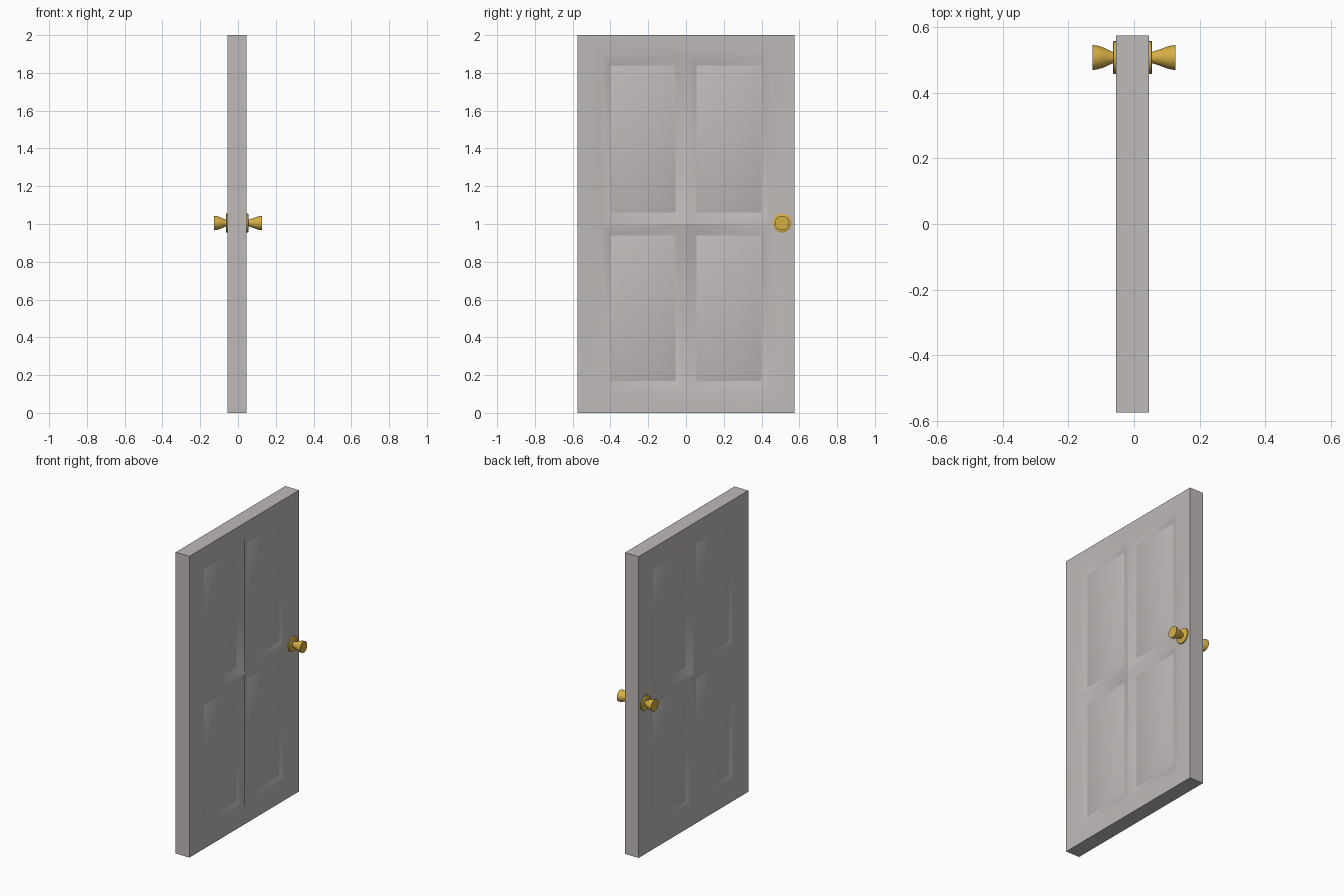
import bpy, bmesh, math
from mathutils import Matrix, Vector

cube = bpy.data.objects.get("Cube")
if cube:
    bpy.data.objects.remove(cube, do_unlink=True)


def material(name, rgb, metallic=0.0):
    m = bpy.data.materials.new(name)
    m.use_nodes = True
    m.diffuse_color = (*rgb, 1)
    m.node_tree.nodes["Principled BSDF"].inputs["Base Color"].default_value = (*rgb, 1)
    return m


paint = material("warm grey paint", (0.52, 0.49, 0.48))
brass = material("brass", (0.67, 0.43, 0.06))


def finish(bm, name, mat, angle):
    bmesh.ops.remove_doubles(bm, verts=bm.verts, dist=0.0001)
    bmesh.ops.recalc_face_normals(bm, faces=bm.faces)
    mesh = bpy.data.meshes.new(name)
    bm.to_mesh(mesh)
    bm.free()
    mesh.materials.append(mat)
    obj = bpy.data.objects.new(name, mesh)
    bpy.context.collection.objects.link(obj)
    bpy.ops.object.select_all(action='DESELECT')
    obj.select_set(True)
    bpy.context.view_layer.objects.active = obj
    bpy.ops.object.shade_smooth_by_angle(angle=math.radians(angle))
    return obj


BACK, FRONT = -0.055, 0.046      # the two broad faces of the door
HALF_W, HEIGHT = 0.575, 2.0
REC_Y, REC_LOW, REC_MID, REC_TOP = 0.45, 0.11, 1.0, 1.90
GROOVE, RAISE = 0.02, 0.016


def rect(x, y0, y1, z0, z1):
    return [(x, y0, z0), (x, y1, z0), (x, y1, z1), (x, y0, z1)]


def add_face(bm, points):
    bm.faces.new([bm.verts.new(p) for p in points])


def ring(bm, a, b):
    """Mitred band of four quads between two rectangles."""
    for i in range(4):
        j = (i + 1) % 4
        add_face(bm, [a[i], a[j], b[j], b[i]])


# Door leaf: a frame and four sunken fields with raised panels on each side
bm = bmesh.new()
for x, s in ((FRONT, 1), (BACK, -1)):
    outer = rect(x, -HALF_W, HALF_W, 0, HEIGHT)
    inner = rect(x, -REC_Y, REC_Y, REC_LOW, REC_TOP)
    middle = [(x, 0, REC_LOW), (x, REC_Y, REC_MID), (x, 0, REC_TOP), (x, -REC_Y, REC_MID)]
    for i in range(4):
        j = (i + 1) % 4
        add_face(bm, [outer[i], outer[j], inner[j], middle[i], inner[i]])
    for y0, y1, a, b in ((-REC_Y, 0, 0.05, 0.055), (0, REC_Y, 0.055, 0.05)):
        for z0, z1 in ((REC_LOW, REC_MID), (REC_MID, REC_TOP)):
            field = rect(x, y0, y1, z0, z1)
            groove = rect(x - s * GROOVE, y0 + a, y1 - b, z0 + 0.06, z1 - 0.06)
            panel = rect(x - s * (GROOVE - RAISE), y0 + a + 0.048, y1 - b - 0.048,
                         z0 + 0.115, z1 - 0.115)
            ring(bm, field, groove)
            ring(bm, groove, panel)
            add_face(bm, panel)
ring(bm, rect(BACK, -HALF_W, HALF_W, 0, HEIGHT), rect(FRONT, -HALF_W, HALF_W, 0, HEIGHT))
finish(bm, "door_leaf", paint, 30)


# Lathed hardware: (distance along x, radius) profiles spun about the knob axis
def lathe(name, profile, side):
    bm = bmesh.new()
    verts = [bm.verts.new((side * d, r, 0)) for d, r in profile]
    edges = [bm.edges.new(pair) for pair in zip(verts, verts[1:])]
    bmesh.ops.spin(bm, geom=verts + edges, cent=(0, 0, 0), axis=(1, 0, 0),
                   angle=math.tau, steps=32)
    bmesh.ops.transform(bm, matrix=Matrix.Translation(Vector((0, 0.508, 1.005))), verts=bm.verts)
    finish(bm, name, brass, 35)


for label, side, face in (("right", 1, FRONT), ("left", -1, -BACK)):
    lathe(label + "_rosette", [(face - 0.005, 0), (face - 0.005, 0.05), (face + 0.007, 0.05),
                               (face + 0.009, 0.047), (face + 0.009, 0)], side)
    lathe(label + "_knob", [(face, 0), (face, 0.016), (face + 0.012, 0.018), (0.085, 0.027),
                            (0.1, 0.033), (0.114, 0.0365), (0.126, 0.038), (0.126, 0)], side)
